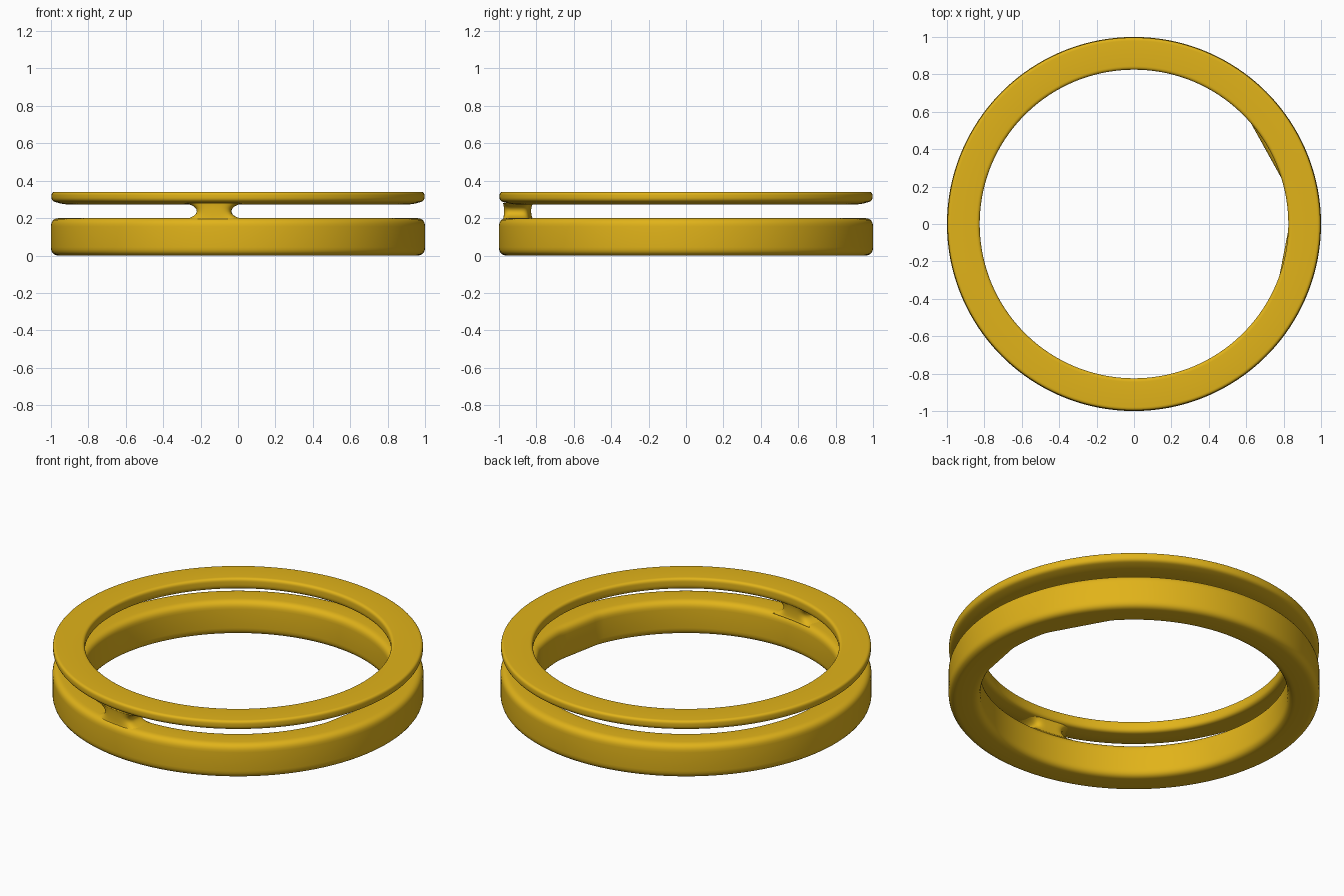
import bpy, bmesh, math

if "Cube" in bpy.data.objects:
    bpy.data.objects.remove(bpy.data.objects["Cube"])

SEG = 192
gold = bpy.data.materials.new("gold")
gold.diffuse_color = (0.75, 0.45, 0.01, 1)
gold.use_nodes = True
gold.node_tree.nodes["Principled BSDF"].inputs["Base Color"].default_value = gold.diffuse_color


def corner_profile(corners, steps=6):
    """Rounded (r, z) profile from (r, z, radius) corners."""
    pts = []
    n = len(corners)
    for i, (x, z, rad) in enumerate(corners):
        ends = []
        for j in (i - 1, (i + 1) % n):
            dx, dz = corners[j][0] - x, corners[j][1] - z
            length = math.hypot(dx, dz)
            ends.append((x + dx / length * rad, z + dz / length * rad))
        (ax, az), (bx, bz) = ends
        for k in range(steps + 1):
            t = k / steps
            a, b, c = (1 - t) ** 2, 2 * t * (1 - t), t * t
            pts.append((a * ax + b * x + c * bx, a * az + b * z + c * bz))
    return pts


def loft(name, loops, closed):
    bm = bmesh.new()
    rows = [[bm.verts.new(p) for p in loop] for loop in loops]
    n = len(rows[0])
    for i in range(len(rows) if closed else len(rows) - 1):
        a, b = rows[i], rows[(i + 1) % len(rows)]
        for j in range(n):
            k = (j + 1) % n
            bm.faces.new((a[j], a[k], b[k], b[j]))
    if not closed:
        bm.faces.new(rows[0])
        bm.faces.new(rows[-1])
    bmesh.ops.recalc_face_normals(bm, faces=bm.faces)
    mesh = bpy.data.meshes.new(name)
    bm.to_mesh(mesh)
    bm.free()
    mesh.materials.append(gold)
    for p in mesh.polygons:
        p.use_smooth = True
    obj = bpy.data.objects.new(name, mesh)
    bpy.context.collection.objects.link(obj)
    return obj


def polar(r, a, z):
    return (r * math.cos(a), r * math.sin(a), z)


def flat_inset(a):
    """Slight flats worn into the inner wall of the lower band."""
    r = 0.83
    for mid, dist in ((29, 0.81), (-11, 0.818)):
        d = a - math.radians(mid)
        if math.cos(d) > 0.9:
            r = min(r, dist / math.cos(d))
    return 0.83 - r


def ring(name, profile, inset=False):
    loops = []
    for i in range(SEG):
        a = 2 * math.pi * i / SEG
        a = a - 2 * math.pi if a > math.pi else a
        d = flat_inset(a) if inset else 0
        loops.append([polar(r - (d if r < 0.9 else 0), a, z) for r, z in profile])
    return loft(name, loops, True)


# lower band: tall ring with softened corners
ring("lower_band", corner_profile([
    (0.828, 0.0, 0.045), (1.0, 0.0, 0.045), (1.0, 0.2, 0.045), (0.828, 0.2, 0.045)]), True)

# upper band: thin ring whose underside curls up to the outer rim
ring("upper_band", corner_profile([
    (0.825, 0.272, 0.03), (0.93, 0.272, 0.04), (0.997, 0.292, 0.02),
    (0.997, 0.34, 0.018), (0.825, 0.34, 0.02)]))

# connector: hourglass web joining the bands, flared into both
centre = math.atan2(-0.9, -0.125)
loops = []
LEVELS = 16
for i in range(LEVELS + 1):
    t = -1 + 2 * i / LEVELS
    z = 0.237 + 0.045 * math.copysign(abs(t) ** 0.7, t)
    u = min(1, abs(z - 0.237) / 0.045)
    flare = 1 - math.sqrt(1 - u * u)
    half = 0.09 + 0.1 * flare
    r_in, r_out = 0.842 - 0.007 * flare, 0.978 + 0.004 * flare
    mid, depth = (r_in + r_out) / 2, (r_out - r_in) / 2
    loop = []
    for k in range(48):
        a = 2 * math.pi * k / 48
        c, s = math.cos(a), math.sin(a)
        x = half * math.copysign(abs(c) ** 0.5, c)
        y = depth * math.copysign(abs(s) ** 0.5, s)
        loop.append(polar(mid + y, centre + x / 0.91, z))
    loops.append(loop)
loft("connector", loops, False)
